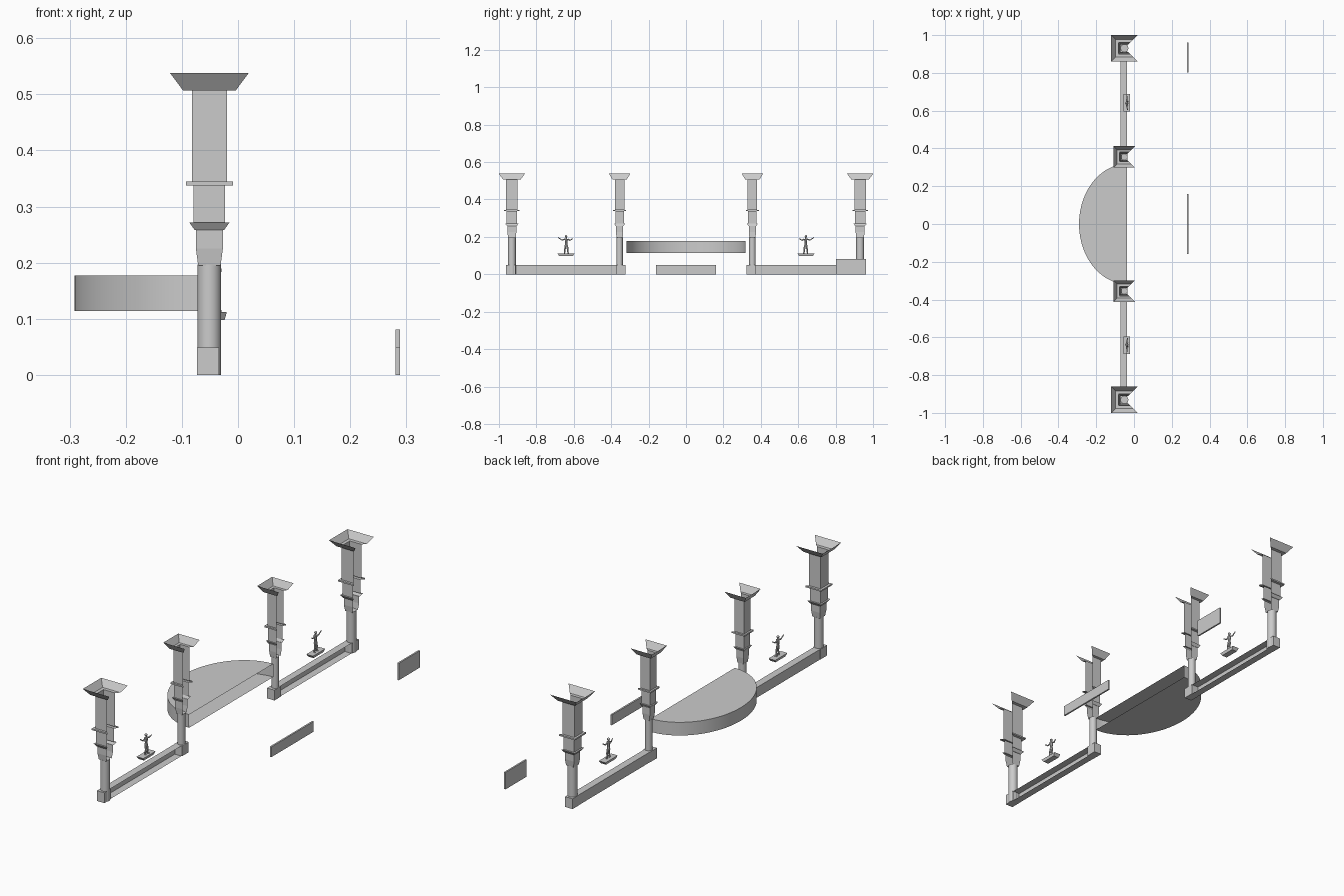
import bpy, bmesh
from math import sin, cos, pi
from mathutils import Vector

if "Cube" in bpy.data.objects:
    bpy.data.objects.remove(bpy.data.objects["Cube"])

stone = bpy.data.materials.new("pale grey stone")
stone.use_nodes = True
GREY = (0.6, 0.6, 0.6, 1)
stone.diffuse_color = GREY
stone.node_tree.nodes["Principled BSDF"].inputs["Base Color"].default_value = GREY


def finish(bm, name, smooth=False):
    bmesh.ops.recalc_face_normals(bm, faces=bm.faces)
    mesh = bpy.data.meshes.new(name)
    bm.to_mesh(mesh)
    bm.free()
    mesh.materials.append(stone)
    ob = bpy.data.objects.new(name, mesh)
    bpy.context.collection.objects.link(ob)
    if smooth:
        bpy.ops.object.select_all(action='DESELECT')
        ob.select_set(True)
        bpy.context.view_layer.objects.active = ob
        bpy.ops.object.shade_smooth_by_angle()
    return ob


def box(name, x0, x1, y0, y1, z0, z1, open_front=False, foot=1.0):
    """Box between limits; foot scales the underside, open_front drops the +x face."""
    bm = bmesh.new()
    bmesh.ops.create_cube(bm, size=1)
    for v in bm.verts:
        s = foot if v.co.z < 0 else 1
        v.co = ((x0 + x1) / 2 + v.co.x * (x1 - x0) * s,
                (y0 + y1) / 2 + v.co.y * (y1 - y0) * s,
                z0 if v.co.z < 0 else z1)
    if open_front:
        bm.normal_update()
        bmesh.ops.delete(bm, geom=[f for f in bm.faces if f.normal.x > 0.9],
                         context='FACES_ONLY')
    return finish(bm, name)


def limb(bm, a, b, r0, r1, sides=8):
    """Tapered rod from a to b."""
    a, b = Vector(a), Vector(b)
    d = b - a
    made = bmesh.ops.create_cone(bm, cap_ends=True, segments=sides, radius1=r0,
                                 radius2=r1, depth=d.length)["verts"]
    turn = d.to_track_quat('Z', 'Y')
    for v in made:
        v.co = turn @ v.co + (a + b) / 2


# Pillar head: half width and height up the three-sided casing
CASING = [(.020, .195), (.024, .225), (.024, .258), (.026, .258), (.036, .272),
          (.028, .272), (.028, .338), (.042, .338), (.042, .345), (.031, .345),
          (.031, .507), (.047, .507), (.070, .538)]


def pillar(name, y, scale):
    cx = -0.051
    bm = bmesh.new()
    rows = []
    for half, z in CASING:
        h = half * scale
        corners = [(h, -h), (-h, -h), (-h, h), (h, h)]
        rows.append([bm.verts.new((cx + dx, y + dy, z)) for dx, dy in corners])
    for low, high in zip(rows, rows[1:]):
        for i in range(3):
            bm.faces.new((low[i], low[i + 1], high[i + 1], high[i]))
    finish(bm, name + "_casing")
    bm = bmesh.new()
    limb(bm, (cx, y, 0), (cx, y, .197), .021 * scale, .021 * scale, 24)
    finish(bm, name + "_post", True)


def statue(name, side):
    """Standing figure with one arm stretched outward."""
    cx, cy = -0.038, 0.64 * side

    def p(y, z, x=0.0):
        return (cx + x, cy + y * side, z)

    bm = bmesh.new()
    for s in (-1, 1):
        hip, knee, foot = p(.004 * s, .157), p(.007 * s, .135, .003), p(.009 * s, .113)
        limb(bm, hip, knee, .0055, .0042)
        limb(bm, knee, foot, .0042, .003)
        limb(bm, foot, p(.012 * s, .114, .008), .003, .002)
    limb(bm, p(0, .152), p(0, .167), .008, .006)
    limb(bm, p(0, .167), p(0, .190), .006, .009)
    limb(bm, p(0, .188), p(0, .197), .004, .003)
    # outer arm reaches out, inner arm is bent
    limb(bm, p(.007, .188), p(.024, .183), .0035, .003)
    limb(bm, p(.024, .183), p(.044, .197), .003, .002)
    limb(bm, p(-.007, .188), p(-.020, .182), .0035, .003)
    limb(bm, p(-.020, .182), p(-.035, .191, .004), .003, .002)
    head = bmesh.ops.create_uvsphere(bm, u_segments=10, v_segments=8, radius=.0065)["verts"]
    bmesh.ops.translate(bm, verts=head, vec=p(.001, .203))
    finish(bm, name, True)


# Mirrored wings: pillars, beam, end blocks, plinth and statue
for side, label in ((-1, "front"), (1, "back")):
    pillar(label + "_outer_pillar", side * .931, 1.0)
    pillar(label + "_inner_pillar", side * .355, .81)

    def wing_box(part, a, b, x0, x1, z0, z1, **kw):
        box(label + part, x0, x1, min(a * side, b * side), max(a * side, b * side), z0, z1, **kw)

    wing_box("_beam", .375, .912, -.072, -.037, 0, .049, open_front=True)
    wing_box("_outer_block", .912, .962, -.073, -.034, 0, .049)
    wing_box("_inner_block", .324, .375, -.073, -.034, 0, .049)
    wing_box("_plinth", .595, .688, -.055, -.020, .098, .112, foot=.78)
    statue(label + "_statue", side)

# Half-round balcony, open along its straight side
bm = bmesh.new()
steps = 40
arc = [(-.036 - .255 * sin(pi * i / steps), .318 * cos(pi * i / steps))
       for i in range(steps + 1)]
low = [bm.verts.new((x, y, .114)) for x, y in arc]
high = [bm.verts.new((x, y, .177)) for x, y in arc]
bm.faces.new(low)
bm.faces.new(high)
for i in range(steps):
    bm.faces.new((low[i], low[i + 1], high[i + 1], high[i]))
finish(bm, "half_round_balcony", True)

# Free-standing panels
box("centre_panel", .281, .289, -.160, .160, 0, .049)
box("back_panel", .281, .289, .803, .962, 0, .081)
